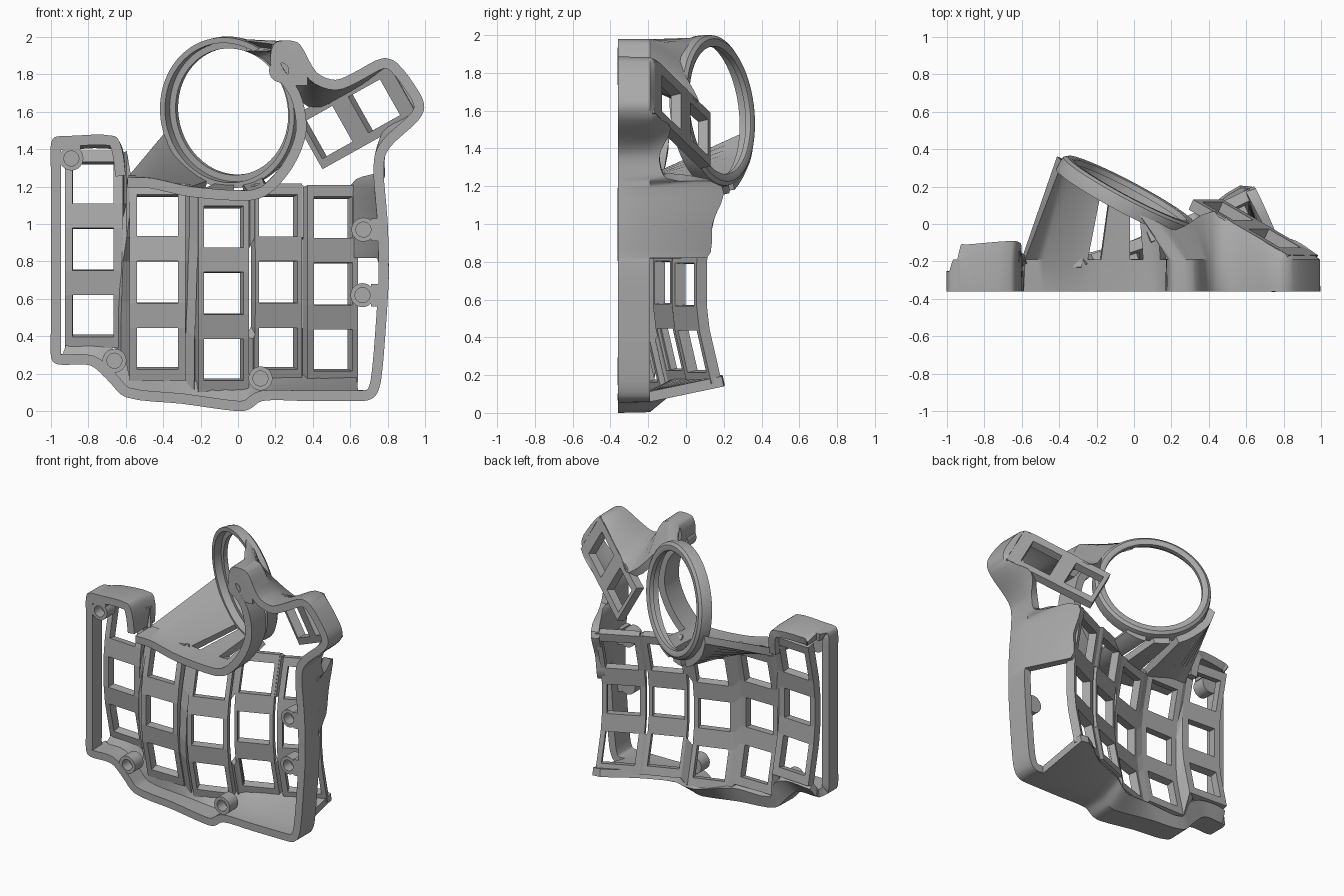
import bpy
import bmesh
from math import cos, sin, pi, radians
from mathutils import Vector

default_cube = bpy.data.objects.get("Cube")
if default_cube:
    bpy.data.objects.remove(default_cube, do_unlink=True)

grey = bpy.data.materials.new("plain grey")
grey.use_nodes = True
grey.diffuse_color = (0.4, 0.4, 0.4, 1)
grey.node_tree.nodes["Principled BSDF"].inputs["Base Color"].default_value = (0.4, 0.4, 0.4, 1)

FRONT = -0.36


def add_object(name, verts, faces, thickness=0, offset=-1, smooth=True):
    """Mesh object from points and faces, optionally given a wall thickness."""
    mesh = bpy.data.meshes.new(name)
    mesh.from_pydata([tuple(v) for v in verts], [], faces)
    mesh.materials.append(grey)
    bm = bmesh.new()
    bm.from_mesh(mesh)
    loose = [v for v in bm.verts if not v.link_faces]
    bmesh.ops.delete(bm, geom=loose, context='VERTS')
    if not thickness:
        bmesh.ops.recalc_face_normals(bm, faces=bm.faces)
    bm.to_mesh(mesh)
    bm.free()
    obj = bpy.data.objects.new(name, mesh)
    bpy.context.collection.objects.link(obj)
    bpy.ops.object.select_all(action='DESELECT')
    obj.select_set(True)
    bpy.context.view_layer.objects.active = obj
    if thickness:
        solid = obj.modifiers.new("thickness", 'SOLIDIFY')
        solid.thickness = thickness
        solid.offset = offset
        bpy.ops.object.modifier_apply(modifier=solid.name)
    if smooth:
        bpy.ops.object.shade_smooth_by_angle(angle=radians(32))


def key_plate(name, us, vs, place):
    """Grid plate whose odd cells are left open as square key holes."""
    n = len(vs)
    verts = [place(u, v) for u in us for v in vs]
    faces = []
    for i in range(len(us) - 1):
        for j in range(n - 1):
            if not (i % 2 and j % 2):
                a = i * n + j
                faces.append((a, a + 1, a + n + 1, a + n))
    add_object(name, verts, faces, 0.06, smooth=False)
    return verts[:n], verts[-n:]


def column(name, left, right, hole_left, hole_right, y_left, y_right, middle):
    """Three-row column, flat in the middle row and bent back at both ends."""
    pitch, half, end = 0.345, 0.109, 0.515
    vs = [middle - end]
    for row in (-1, 0, 1):
        vs += [middle + row * pitch - half, middle + row * pitch + half]
    vs.append(middle + end)

    def place(x, z):
        t = (x - left) / (right - left)
        bend = 0.23 * max(0, abs(z - middle) - pitch / 2)
        return Vector((x, y_left + t * (y_right - y_left) + bend, z))

    return key_plate(name, [left, hole_left, hole_right, right], vs, place)


# Finger key columns
columns = [
    column("outer_key_column", -0.92, -0.61, -0.88, -0.66, -0.2, -0.22, 0.865),
    column("second_key_column", -0.58, -0.28, -0.54, -0.32, -0.25, -0.25, 0.69),
    column("middle_key_column", -0.23, 0.04, -0.2, 0.01, -0.24, -0.15, 0.63),
    column("fourth_key_column", 0.07, 0.32, 0.09, 0.295, -0.12, -0.02, 0.69),
    column("inner_key_column", 0.345, 0.615, 0.38, 0.585, -0.02, 0.11, 0.68),
]

# Webs that join neighbouring columns, with a slit along the middle of some
for k in range(len(columns) - 1):
    a, b = columns[k][1], columns[k + 1][0]
    n = len(a)
    strips = [j for j in range(n - 1) if k < 2 or j not in (2, 3, 4)]
    add_object("column_web", a + b, [(j, j + 1, n + j + 1, n + j) for j in strips], 0.05, smooth=False)

# Tilted thumb key plate
thumb_centre = Vector((0.62, 0, 1.57))
thumb_u = Vector((0.77, -0.45, 0.43))
thumb_v = Vector((-0.49, 0, 0.87))


def on_thumb(u, v):
    return thumb_centre + thumb_u * u + thumb_v * v


key_plate("thumb_key_plate", [-0.29, -0.26, -0.05, 0.06, 0.28, 0.37],
          [-0.16, -0.11, 0.11, 0.165], on_thumb)

# Tilted round ring with an inner lip at the back
ring_centre = Vector((-0.04, 0.14, 1.598))
ring_normal = Vector((0.53, 1, 0.12))
turn = ring_normal.to_track_quat('Z', 'Y').to_matrix()
profile = [(0.375, -0.04), (0.375, 0.015), (0.34, 0.015), (0.34, 0.045),
           (0.35, 0.05), (0.38, 0.05), (0.4, 0.035), (0.405, 0.01), (0.405, -0.04)]
steps, count = 72, len(profile)
verts, faces = [], []
for s in range(steps):
    angle = 2 * pi * s / steps
    for p, (r, h) in enumerate(profile):
        verts.append(ring_centre + turn @ Vector((r * cos(angle), r * sin(angle), h)))
        q, t = (p + 1) % count, (s + 1) % steps
        faces.append((s * count + p, s * count + q, t * count + q, t * count + p))
add_object("round_ring", verts, faces)


def to_ring(x, z, degrees):
    """Wall station from the rim to the edge of the ring."""
    rx, rz = 0.355 * cos(radians(degrees)), 0.39 * sin(radians(degrees))
    end = ring_centre + Vector((rx, -ring_normal.x * rx - ring_normal.z * rz, rz))
    return Vector((x, FRONT, z)), end


def straight(x, z, y):
    """Wall station that runs straight back from the rim."""
    return Vector((x, FRONT, z)), Vector((x, y, z))


def to_point(x, z, *end):
    return Vector((x, FRONT, z)), Vector(end)


def to_thumb(x, z, u, v):
    return Vector((x, FRONT, z)), on_thumb(u, v)


# Wall stations, counter-clockwise from the upper left
outer_side = [
    straight(-0.6, 1.26, -0.12), to_point(-0.62, 1.4, -0.61, -0.1, 1.38),
    to_point(-0.66, 1.47, -0.65, -0.09, 1.45), to_point(-0.92, 1.47, -0.9, -0.11, 1.45),
    to_point(-0.945, 1.47, -0.925, -0.11, 1.43),
    straight(-0.985, 1.46, -0.25), straight(-1, 1.42, -0.25), straight(-1, 1.3, -0.25),
    straight(-1, 0.42, -0.25), straight(-1, 0.3, -0.25), straight(-0.985, 0.26, -0.25),
]
lower_side = [
    to_point(-0.94, 0.248, -0.92, -0.14, 0.32), to_point(-0.79, 0.245, -0.73, -0.14, 0.33),
    to_point(-0.7, 0.17, -0.62, -0.15, 0.28), to_point(-0.6, 0.075, -0.57, -0.17, 0.16),
    to_point(-0.3, 0.04, -0.28, -0.16, 0.15), to_point(0, 0, -0.02, -0.09, 0.1),
    to_point(0.06, 0.01, 0.05, -0.06, 0.11), to_point(0.13, 0.055, 0.12, -0.03, 0.14),
    to_point(0.35, 0.055, 0.35, 0.06, 0.14), to_point(0.64, 0.055, 0.63, 0.2, 0.14),
]
inner_side = [
    straight(0.7, 0.06, -0.18), straight(0.74, 0.09, -0.18), straight(0.765, 0.17, -0.18),
    straight(0.79, 0.45, -0.18), straight(0.805, 0.7, -0.18), straight(0.805, 0.8, -0.18),
    to_point(0.805, 0.82, 0.65, 0.11, 0.82), to_point(0.8, 1, 0.65, 0.14, 1),
    to_point(0.785, 1.18, 0.65, 0.19, 1.2), straight(0.78, 1.24, -0.1),
]
thumb_side = [
    straight(0.785, 1.36, -0.14), to_thumb(0.83, 1.43, 0.18, -0.165),
    to_thumb(0.96, 1.55, 0.34, -0.165), to_thumb(0.995, 1.62, 0.37, -0.12),
    to_thumb(0.97, 1.7, 0.37, -0.05), to_thumb(0.85, 1.86, 0.37, 0.13),
    to_thumb(0.77, 1.885, 0.34, 0.17), to_thumb(0.62, 1.81, 0.15, 0.17),
    to_thumb(0.52, 1.77, 0, 0.17), to_thumb(0.42, 1.81, -0.15, 0.17),
]
ring_side = [
    to_ring(0.33, 1.96, 42), to_ring(0.27, 1.98, 62), to_ring(0.19, 1.96, 80),
    to_ring(0.18, 1.83, 48), to_ring(0.28, 1.68, 12), to_ring(0.31, 1.5, -15),
    to_ring(0.25, 1.34, -40), to_ring(0.14, 1.21, -62), to_ring(0.05, 1.18, -80),
    to_ring(-0.25, 1.2, -110), to_ring(-0.46, 1.245, -145), to_ring(-0.59, 1.25, -165),
]
stations = outer_side + lower_side + inner_side + thumb_side + ring_side
SAMPLES = 4


def soften(points, pull=0.3):
    """Smooth curve through the points."""
    result = []
    for i in range(len(points) - 1):
        a, b = points[i], points[i + 1]
        before, after = points[max(i - 1, 0)], points[min(i + 2, len(points) - 1)]
        reach = (b - a).length
        start = (b - before).normalized() * reach * pull
        finish = (after - a).normalized() * reach * pull
        for s in range(SAMPLES):
            t = s / SAMPLES
            w = 1 - t
            result.append(a * w**3 + (a + start) * (3 * w * w * t)
                          + (b - finish) * (3 * w * t * t) + b * t**3)
    return result + [points[-1]]


# Case wall: rim, shoulder and back edge lofted together
rim = soften([a for a, b in stations])
back = soften([b for a, b in stations])
shoulder = []
for a, b in zip(rim, back):
    mid = a.lerp(b, 0.04)
    mid.y = a.y + min(0.17, b.y - a.y)
    shoulder.append(mid)
n = len(rim)
faces = [(i, i + 1, n + i + 1, n + i) for i in range(n - 1)]
# The deep part is left out along the side windows, beside the ring and at two slits
ring_start = len(stations) - len(ring_side)
beside_ring = range(ring_start + 2, ring_start + 7)
last_arm = (len(stations) - 3) * SAMPLES
slits = (last_arm - 1, last_arm - SAMPLES)
for i in range(n - 1):
    k = i // SAMPLES
    deep = all(b.y - FRONT > 0.185 for a, b in stations[k:k + 2])
    if deep and k not in beside_ring and i not in slits:
        faces.append((n + i, n + i + 1, 2 * n + i + 1, 2 * n + i))
add_object("case_wall", rim + shoulder + back, faces, 0.055, 1)


# Screw bosses on the rim: closed tubes open to the front
def boss(x, z, depth=0.1):
    shape = [(0.064, depth), (0.064, 0), (0.04, 0), (0.04, depth - 0.02)]
    sides, verts, faces = 32, [], []
    for r, d in shape:
        verts += [(x + r * cos(2 * pi * s / sides), FRONT + d, z + r * sin(2 * pi * s / sides))
                  for s in range(sides)]
    for k in range(len(shape) - 1):
        for s in range(sides):
            t = (s + 1) % sides
            faces.append((k * sides + s, k * sides + t, (k + 1) * sides + t, (k + 1) * sides + s))
    faces += [tuple(range(sides)), tuple(range(3 * sides, 4 * sides))]
    add_object("screw_boss", verts, faces)


for x, z in [(-0.89, 1.35), (-0.66, 0.27), (0.12, 0.175), (0.67, 0.97), (0.665, 0.62), (0.23, 1.82)]:
    boss(x, z)


# Blocks joining the bosses to the wall
def boss_block(x0, x1, z0, z1):
    corners = [(x, FRONT + d, z) for d in (0, 0.1) for x, z in
               ((x0, z0), (x1, z0), (x1, z1), (x0, z1))]
    add_object("boss_block", corners, [(0, 1, 2, 3), (4, 5, 6, 7), (0, 1, 5, 4),
                                       (1, 2, 6, 5), (2, 3, 7, 6), (3, 0, 4, 7)], smooth=False)


boss_block(0.71, 0.775, 0.56, 0.68)
boss_block(0.71, 0.775, 0.91, 1.03)
boss_block(0.275, 0.37, 1.74, 1.87)
boss_block(0.21, 0.32, 1.865, 1.95)
boss_block(-0.96, -0.84, 1.395, 1.44)
